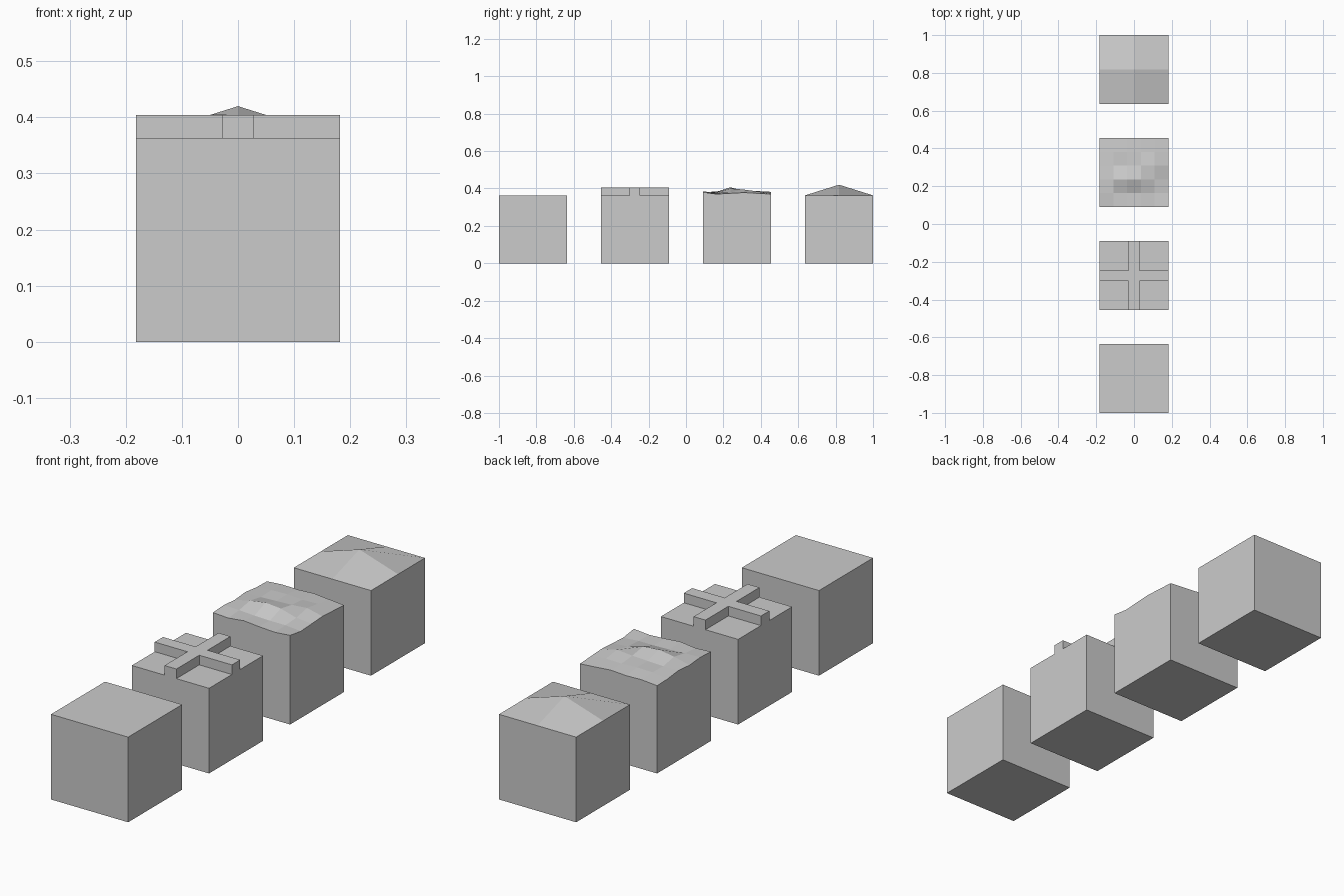
import bpy, bmesh

if "Cube" in bpy.data.objects:
    bpy.data.objects.remove(bpy.data.objects["Cube"])

H = 0.182      # half width of a block
TOP = 0.363    # block height


def block(name, cy, ticks, height, raised=None, lift=0.0):
    """Box whose top is a grid on the given ticks; height(i, j) gives z."""
    bm = bmesh.new()
    n = len(ticks)
    top = [[bm.verts.new((ticks[i], ticks[j], height(i, j)))
            for i in range(n)] for j in range(n)]
    cells = {}
    for j in range(n - 1):
        for i in range(n - 1):
            cells[i, j] = bm.faces.new((top[j][i], top[j][i + 1],
                                        top[j + 1][i + 1], top[j + 1][i]))
    # base and four walls
    base = [bm.verts.new((x, y, 0)) for x, y in
            ((-H, -H), (H, -H), (H, H), (-H, H))]
    bm.faces.new(base[::-1])
    rims = [top[0], [r[-1] for r in top], top[-1][::-1],
            [r[0] for r in top][::-1]]
    for k, rim in enumerate(rims):
        bm.faces.new([base[k], base[(k + 1) % 4]] + rim[::-1])
    # raised cells
    if raised:
        faces = [cells[c] for c in raised]
        ext = bmesh.ops.extrude_face_region(bm, geom=faces)
        verts = [g for g in ext["geom"] if isinstance(g, bmesh.types.BMVert)]
        bmesh.ops.translate(bm, verts=verts, vec=(0, 0, lift))
        left = [f for f in faces if f.is_valid]
        if left:
            bmesh.ops.delete(bm, geom=left, context='FACES_ONLY')
    bmesh.ops.recalc_face_normals(bm, faces=bm.faces)
    mesh = bpy.data.meshes.new(name)
    bm.to_mesh(mesh)
    bm.free()
    ob = bpy.data.objects.new(name, mesh)
    ob.location.y = cy
    bpy.context.collection.objects.link(ob)
    return ob


# plain block
block("plain_block", -0.818, [-H, H], lambda i, j: TOP)

# block with raised cross
block("cross_block", -0.273, [-H, -0.028, 0.028, H], lambda i, j: TOP,
      raised=[(1, 0), (0, 1), (1, 1), (2, 1), (1, 2)], lift=0.041)

# block with rough ground on top (thousandths, rows from front to back)
rough = [
    (380, 376, 384, 378, 374, 380),
    (384, 382, 378, 376, 376, 370),
    (378, 395, 406, 400, 380, 374),
    (384, 382, 385, 388, 394, 378),
    (376, 384, 386, 382, 384, 374),
    (374, 380, 378, 382, 376, 370),
]
block("rough_block", 0.273, [H * (k / 2.5 - 1) for k in range(6)],
      lambda i, j: rough[j][i] / 1000)

# block with a single raised centre point
block("peak_block", 0.818, [-H, 0, H],
      lambda i, j: 0.42 if i == j == 1 else TOP)
